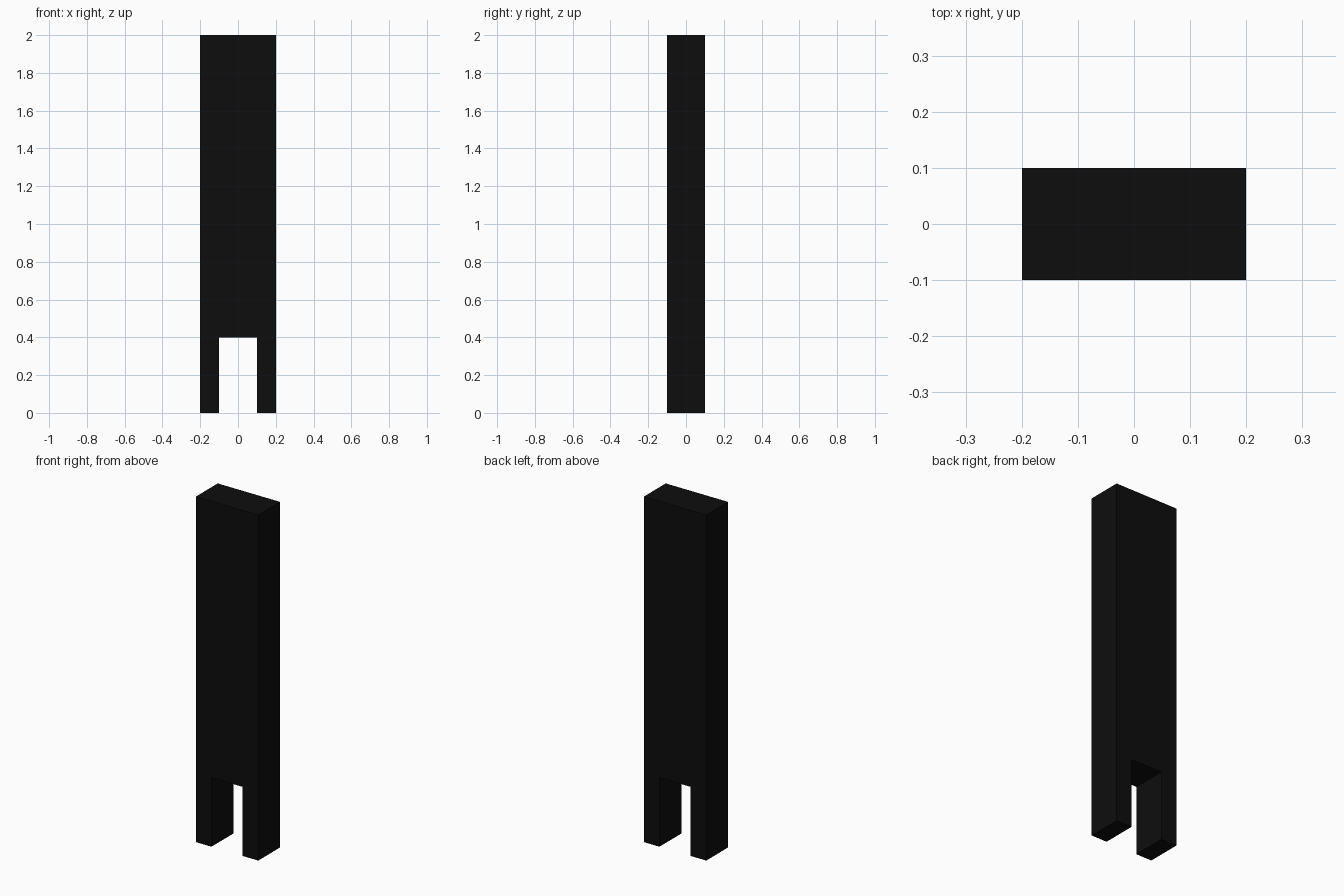
import bpy, bmesh

if "Cube" in bpy.data.objects:
    bpy.data.objects.remove(bpy.data.objects["Cube"])

# Front outline: tall slab with a square notch between two feet
half = [(0.1, 0.4), (0.1, 0.0), (0.2, 0.0), (0.2, 2.0)]
outline = half + [(-x, z) for x, z in reversed(half)]
DEPTH = 0.2

# Extrude the outline front to back
bm = bmesh.new()
face = bm.faces.new([bm.verts.new((x, -DEPTH / 2, z)) for x, z in outline])
ext = bmesh.ops.extrude_face_region(bm, geom=[face], use_keep_orig=True)
moved = [g for g in ext["geom"] if isinstance(g, bmesh.types.BMVert)]
bmesh.ops.translate(bm, verts=moved, vec=(0, DEPTH, 0))
bmesh.ops.recalc_face_normals(bm, faces=bm.faces)
mesh = bpy.data.meshes.new("notched_slab")
bm.to_mesh(mesh)
bm.free()

# Black finish
black = bpy.data.materials.new("black")
black.diffuse_color = (0.004, 0.004, 0.004, 1)
black.use_nodes = True
black.node_tree.nodes["Principled BSDF"].inputs["Base Color"].default_value = black.diffuse_color
mesh.materials.append(black)

slab = bpy.data.objects.new("notched_slab", mesh)
bpy.context.collection.objects.link(slab)
